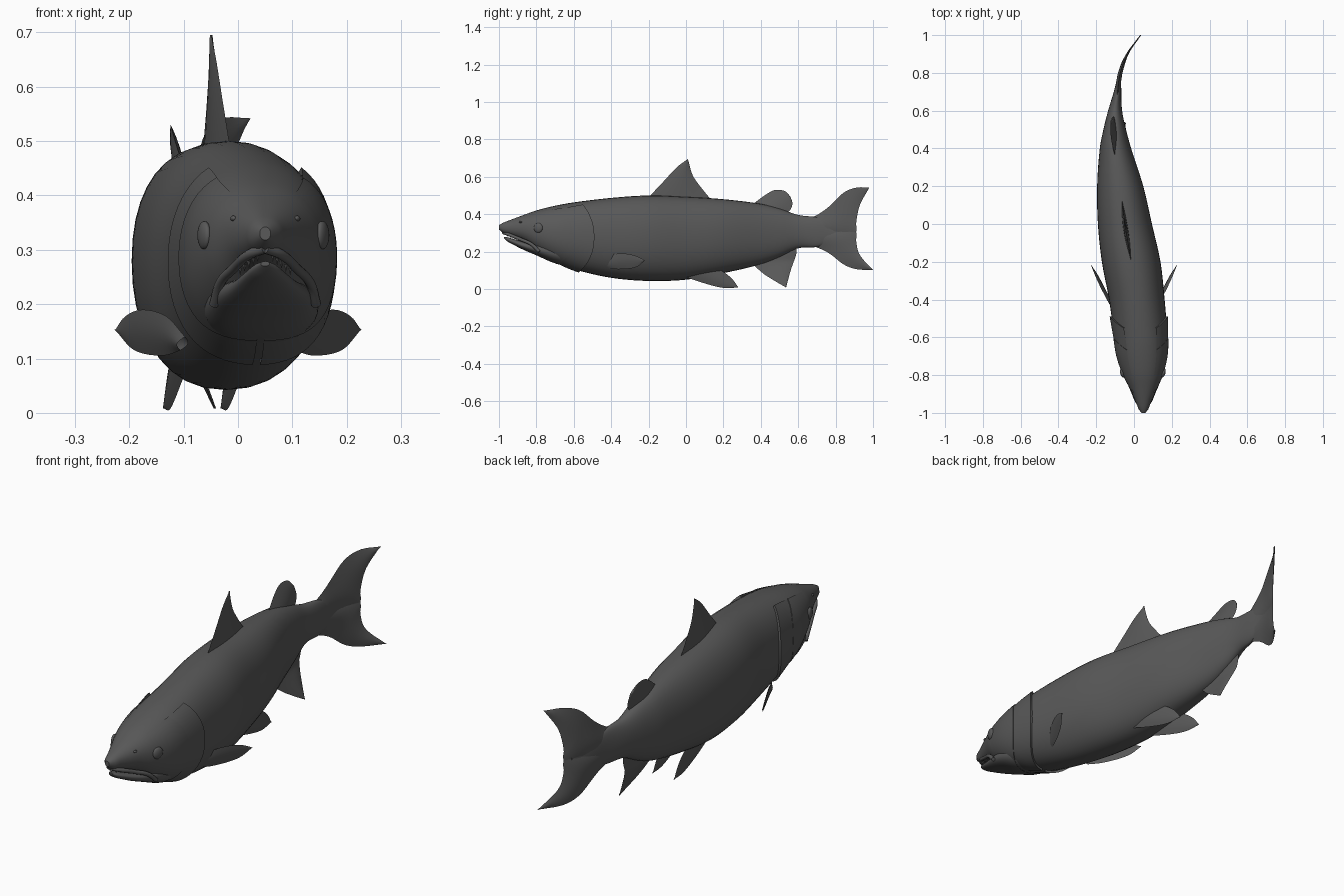
import bpy, bmesh, math

cube = bpy.data.objects.get("Cube")
if cube:
    bpy.data.objects.remove(cube, do_unlink=True)

grey = bpy.data.materials.new("dark grey skin")
grey.use_nodes = True
grey.diffuse_color = (0.1, 0.1, 0.1, 1)
grey.node_tree.nodes["Principled BSDF"].inputs["Base Color"].default_value = (0.1, 0.1, 0.1, 1)

# Stations along the fish: y, centre x, half width, bottom z, top z
BODY = [
    (-1, .05, .01, .318, .342), (-.985, .05, .024, .304, .351),
    (-.95, .05, .037, .29, .365), (-.87, .05, .073, .255, .395),
    (-.8, .047, .106, .2, .42), (-.7, .042, .133, .142, .445),
    (-.6, .036, .141, .105, .463), (-.4, .015, .147, .06, .487),
    (-.2, -.015, .155, .043, .5), (0, -.048, .143, .05, .493),
    (.2, -.073, .122, .085, .48), (.4, -.098, .083, .132, .455),
    (.5, -.102, .06, .17, .43), (.6, -.1, .037, .218, .396),
    (.7, -.087, .02, .225, .383), (.8, -.073, .008, .26, .35),
    (.9, -.035, .003, .29, .32), (1, .035, .002, .3, .31)]
JAW = [
    (-.972, .05, .008, .27, .279), (-.955, .05, .023, .254, .277),
    (-.92, .05, .04, .235, .267), (-.87, .05, .061, .21, .255),
    (-.8, .047, .088, .18, .25), (-.7, .043, .105, .137, .25),
    (-.6, .038, .09, .115, .25)]


def sample(table, y):
    """Smooth interpolation of a table keyed by its first column."""
    n = len(table) - 1
    y = min(max(y, table[0][0]), table[n][0])
    i = max(k for k in range(n) if table[k][0] <= y)
    p, q = table[i], table[i + 1]
    o, r = table[max(i - 1, 0)], table[min(i + 2, n)]
    d = q[0] - p[0]
    t = (y - p[0]) / d
    out = []
    for k in range(1, len(p)):
        m0 = (q[k] - o[k]) / (q[0] - o[0]) * d
        m1 = (r[k] - p[k]) / (r[0] - p[0]) * d
        out.append((2*t**3 - 3*t*t + 1) * p[k] + (t**3 - 2*t*t + t) * m0
                   + (3*t*t - 2*t**3) * q[k] + (t**3 - t*t) * m1)
    return out


def spine(y):
    return sample(BODY, y)[0]


def skin(table, y, a, off=0):
    """Point on a lofted surface at station y and angle a."""
    c, w, lo, hi = sample(table, y)
    ca, sa = math.cos(a), math.sin(a)
    rx = math.copysign(abs(ca) ** .92, ca)
    rz = math.copysign(abs(sa) ** .92, sa)
    return (c + (w + off) * rx, y, (lo + hi) / 2 + ((hi - lo) / 2 + off) * rz)


def add_grid(name, rows, closed=False, caps=False):
    """Mesh object from rows of points."""
    bm = bmesh.new()
    vs = [[bm.verts.new(p) for p in row] for row in rows]
    n = len(rows[0])
    for r, s in zip(vs, vs[1:]):
        for j in range(n if closed else n - 1):
            k = (j + 1) % n
            bm.faces.new((r[j], r[k], s[k], s[j]))
    if caps:
        bm.faces.new(vs[0])
        bm.faces.new(vs[-1])
    bmesh.ops.remove_doubles(bm, verts=bm.verts, dist=.0002)
    bmesh.ops.recalc_face_normals(bm, faces=bm.faces)
    me = bpy.data.meshes.new(name)
    bm.to_mesh(me)
    bm.free()
    ob = bpy.data.objects.new(name, me)
    bpy.context.collection.objects.link(ob)
    me.materials.append(grey)
    return ob


def loft(name, table, y0, y1, rings, sides=36):
    rows = []
    for i in range(rings + 1):
        y = y0 + (y1 - y0) * i / rings
        rows.append([skin(table, y, math.tau * j / sides) for j in range(sides)])
    return add_grid(name, rows, True, True)


def fin(name, lead, trail, thick, place, steps=16, across=8):
    """Thin lens-section blade between two edge curves that meet at the tip."""
    a = [(i, *p) for i, p in enumerate(lead)]
    b = [(i, *p) for i, p in enumerate(trail)]
    rows = []
    for i in range(steps + 1):
        t = i / steps
        p, q = sample(a, t * (len(a) - 1)), sample(b, t * (len(b) - 1))
        row = []
        for j in range(2 * across):
            s = j / across if j <= across else 2 - j / across
            side = 1 if j <= across else -1
            h = side * thick * math.sin(math.pi * s) * (1 - .8 * t)
            y, z = (u + (v - u) * s for u, v in zip(p, q))
            x, y, z = place(y, z)
            row.append((x + h, y, z))
        rows.append(row)
    return add_grid(name, rows, True)


# Body and lower jaw
loft("body", BODY, -1, .88, 90)
loft("lower_jaw", JAW, -.972, -.6, 24)


# Fins along the middle line
def mid(y, z):
    return spine(y), y, z


fin("dorsal_fin", [(-.21, .48), (-.12, .575), (-.05, .65), (.01, .695)],
    [(.14, .47), (.075, .55), (.035, .61), (.01, .695)], .013, mid)
fin("adipose_fin", [(.34, .44), (.42, .5), (.475, .529), (.53, .523), (.56, .49)],
    [(.52, .4), (.55, .415), (.566, .44), (.568, .465), (.56, .49)], .014,
    lambda y, z: (spine(y) - .2 * (z - .42), y, z))
fin("anal_fin", [(.35, .14), (.41, .085), (.48, .04), (.535, .008)],
    [(.57, .23), (.592, .2), (.56, .1), (.535, .008)], .012,
    lambda y, z: (spine(y) + max(0, .15 - z) * .42, y, z))
fin("upper_tail_lobe", [(.64, .37), (.7, .395), (.77, .445), (.84, .513), (.91, .542), (.98, .542)],
    [(.64, .27), (.76, .28), (.9, .295), (.91, .36), (.93, .45), (.98, .542)], .016, mid)
fin("lower_tail_lobe", [(.64, .235), (.7, .222), (.77, .188), (.84, .133), (.91, .106), (1, .102)],
    [(.64, .33), (.76, .325), (.9, .315), (.91, .25), (.93, .18), (1, .102)], .016, mid)

for s, tag in ((1, "left"), (-1, "right")):
    # Paired fins
    fin(tag + "_pelvic_fin", [(-.02, .07), (.1, .03), (.2, .006), (.28, .008)],
        [(.15, .12), (.21, .085), (.25, .05), (.28, .008)], .01,
        lambda y, z: (spine(y) + s * .053, y, z))

    def spread(y, z):
        return s * (.1 + .5 * (y + .46) + .25 * (z - .13)), y, z
    fin(tag + "_pectoral_fin", [(-.47, .14), (-.42, .178), (-.34, .19), (-.27, .178), (-.22, .153)],
        [(-.44, .115), (-.38, .106), (-.31, .108), (-.26, .12), (-.22, .153)], .01, spread)

    # Overlapping cheek and gill plates with a raised rear edge
    for part, start, end, lift in (("cheek_plate", -.8, -.605, .005), ("gill_cover", -.68, -.49, .01)):
        rows = []
        for i in range(15):
            u = min(i / 13, 1)
            row = []
            for j in range(25):
                a = math.radians(-88 + 146 * j / 24)
                rear = end - .085 * math.sin(a) ** 2
                x, y, z = skin(BODY, start + (rear - start) * u, a, lift * u if i < 14 else -.01)
                row.append((x if s > 0 else 2 * spine(y) - x, y, z))
            rows.append(row)
        add_grid(tag + "_" + part, rows)

    # Eye and nostril
    for part, y, a, size in (("eye", -.79, 8, (.011, .025, .026)), ("nostril", -.885, 28, (.005, .009, .005))):
        x, y, z = skin(BODY, y, math.radians(a))
        x = spine(y) + s * (x - spine(y))
        bpy.ops.mesh.primitive_uv_sphere_add(segments=20, ring_count=12, location=(x, y, z))
        ob = bpy.context.object
        ob.name = tag + "_" + part
        ob.scale = size
        ob.rotation_euler = (0, 0, s * math.radians(-18))
        ob.data.materials.append(grey)

    # Upper lip running back to the corner of the mouth
    cu = bpy.data.curves.new(tag + "_upper_lip", "CURVE")
    cu.dimensions = "3D"
    cu.bevel_depth = .009
    cu.bevel_resolution = 3
    cu.use_fill_caps = True
    path = [(0, -.977, .302), (.028, -.95, .292), (.058, -.885, .266), (.083, -.825, .238), (.094, -.785, .2)]
    sp = cu.splines.new("BEZIER")
    sp.bezier_points.add(len(path) - 1)
    for bp, (x, y, z) in zip(sp.bezier_points, path):
        bp.co = (.05 + s * x, y, z)
        bp.handle_left_type = bp.handle_right_type = "AUTO"
    cu.materials.append(grey)
    bpy.context.collection.objects.link(bpy.data.objects.new(tag + "_upper_lip", cu))

    # Small teeth inside the lip
    for k in range(5):
        y = -.955 + .018 * k
        bpy.ops.mesh.primitive_cone_add(vertices=6, radius1=.004, depth=.014, rotation=(math.pi, 0, 0),
                                        location=(.05 + s * (.014 + .008 * k), y, .284 - .006 * k))
        bpy.context.object.name = tag + "_tooth"
        bpy.context.object.data.materials.append(grey)

# Smooth shading
bpy.ops.object.select_all(action="DESELECT")
for ob in bpy.context.scene.objects:
    if ob.type == "MESH" and "tooth" not in ob.name:
        ob.select_set(True)
        bpy.context.view_layer.objects.active = ob
bpy.ops.object.shade_smooth_by_angle(angle=math.radians(40))
